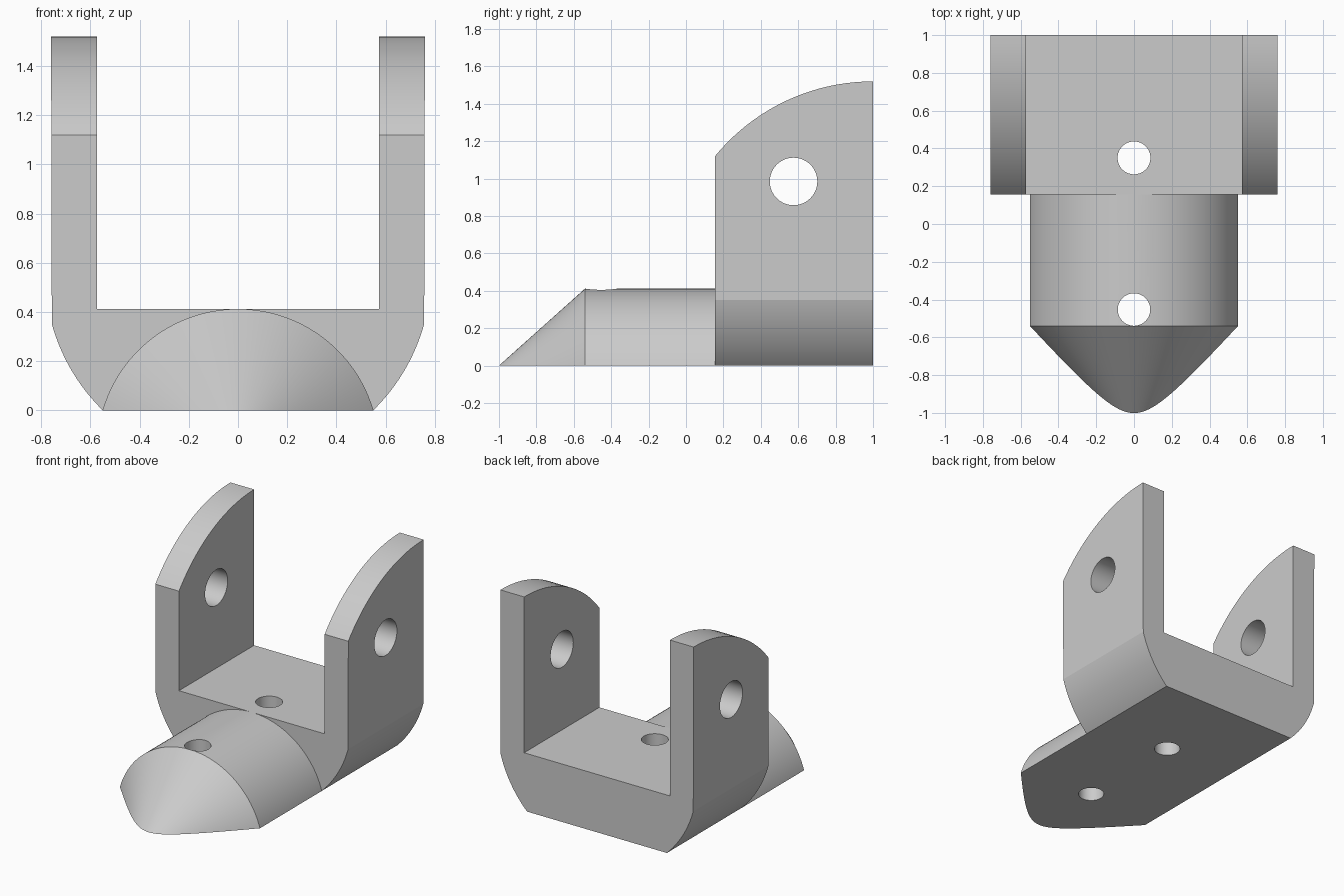
import bpy, bmesh, math
from mathutils import Vector, Matrix

cube = bpy.data.objects.get("Cube")
if cube:
    bpy.data.objects.remove(cube, do_unlink=True)

grey = bpy.data.materials.new("light_grey")
grey.use_nodes = True
colour = (0.6, 0.6, 0.6, 1)
grey.diffuse_color = colour
grey.node_tree.nodes["Principled BSDF"].inputs["Base Color"].default_value = colour


def make_object(name, bm):
    bmesh.ops.recalc_face_normals(bm, faces=bm.faces[:])
    mesh = bpy.data.meshes.new(name)
    bm.to_mesh(mesh)
    bm.free()
    mesh.materials.append(grey)
    obj = bpy.data.objects.new(name, mesh)
    bpy.context.collection.objects.link(obj)
    return obj


def prism(name, points, sweep):
    """Extrude a closed outline along the sweep vector."""
    bm = bmesh.new()
    face = bm.faces.new([bm.verts.new(p) for p in points])
    result = bmesh.ops.extrude_face_region(bm, geom=[face], use_keep_orig=True)
    verts = [v for v in result["geom"] if isinstance(v, bmesh.types.BMVert)]
    bmesh.ops.translate(bm, verts=verts, vec=sweep)
    return make_object(name, bm)


def drill(name, radius, centre, axis):
    """Long cylinder used as a cutter along the given axis."""
    bm = bmesh.new()
    turn = Vector((0, 0, 1)).rotation_difference(Vector(axis)).to_matrix().to_4x4()
    bmesh.ops.create_cone(bm, cap_ends=True, segments=64, radius1=radius,
                          radius2=radius, depth=4,
                          matrix=Matrix.Translation(centre) @ turn)
    return make_object(name, bm)


def cut(obj, cutter, operation="DIFFERENCE"):
    cutter.hide_render = True
    bpy.context.view_layer.objects.active = obj
    mod = obj.modifiers.new("cut", "BOOLEAN")
    mod.operation, mod.object, mod.solver = operation, cutter, "EXACT"
    bpy.ops.object.modifier_apply(modifier=mod.name)
    bpy.data.objects.remove(cutter, do_unlink=True)


def smooth(obj):
    bpy.ops.object.select_all(action="DESELECT")
    obj.select_set(True)
    bpy.context.view_layer.objects.active = obj
    bpy.ops.object.shade_smooth_by_angle(angle=math.radians(14))


def arc(centre, start, end, steps=20):
    """Points on a circle about the centre, from start to end."""
    c, a, b = Vector(centre), Vector(start), Vector(end)
    radius = (a - c).length
    t0 = math.atan2(a.y - c.y, a.x - c.x)
    t1 = math.atan2(b.y - c.y, b.x - c.x)
    angles = [t0 + (t1 - t0) * i / steps for i in range(steps + 1)]
    return [(c.x + radius * math.cos(t), c.y + radius * math.sin(t)) for t in angles]


FRONT, BACK, FLOOR, TOP = 0.155, 1.0, 0.412, 1.52
OUTER, INNER = 0.76, 0.573

# U-shaped bracket with rounded lower corners
half = arc((0, 0.561), (0.55, 0), (OUTER, 0.35))
half += [(OUTER, TOP), (INNER, TOP), (INNER, FLOOR)]
outline = half + [(-x, z) for x, z in reversed(half)]
bracket = prism("bracket", [(x, FRONT, z) for x, z in outline],
                (0, BACK - FRONT, 0))

# Curved top of the two ears
side = arc((BACK, 0.4275), (BACK, TOP), (FRONT, 1.12))
side += [(FRONT - 0.2, 1.12), (FRONT - 0.2, 2), (BACK + 0.2, 2), (BACK + 0.2, TOP)]
cut(bracket, prism("ear_trim", [(-1, y, z) for y, z in side], (2, 0, 0)))

# Pin hole through the ears and bolt hole through the floor
cut(bracket, drill("pin_cutter", 0.127, (0, 0.575, 0.985), (1, 0, 0)))
cut(bracket, drill("floor_cutter", 0.087, (0, 0.35, 0), (0, 0, 1)))
smooth(bracket)

# Rounded nose: cylinder and cone of revolution, sliced flat at the base
RADIUS = 0.574
axis_z = FLOOR - RADIUS
bm = bmesh.new()
profile = [(-1.182, 0), (-0.54, RADIUS), (FRONT, RADIUS), (FRONT, 0)]
verts = [bm.verts.new((0, y, axis_z + r)) for y, r in profile]
edges = [bm.edges.new(pair) for pair in zip(verts, verts[1:])]
bmesh.ops.spin(bm, geom=verts + edges, cent=(0, 0, axis_z), axis=(0, 1, 0),
               angle=math.tau, steps=128, use_duplicate=False)
bmesh.ops.remove_doubles(bm, verts=bm.verts[:], dist=0.0005)
bmesh.ops.bisect_plane(bm, geom=bm.verts[:] + bm.edges[:] + bm.faces[:],
                       plane_co=(0, 0, 0), plane_no=(0, 0, 1), clear_inner=True)
bmesh.ops.holes_fill(bm, edges=[e for e in bm.edges if e.is_boundary], sides=0)
nose = make_object("nose", bm)
cut(nose, drill("nose_cutter", 0.086, (0, -0.453, 0), (0, 0, 1)))
smooth(nose)
